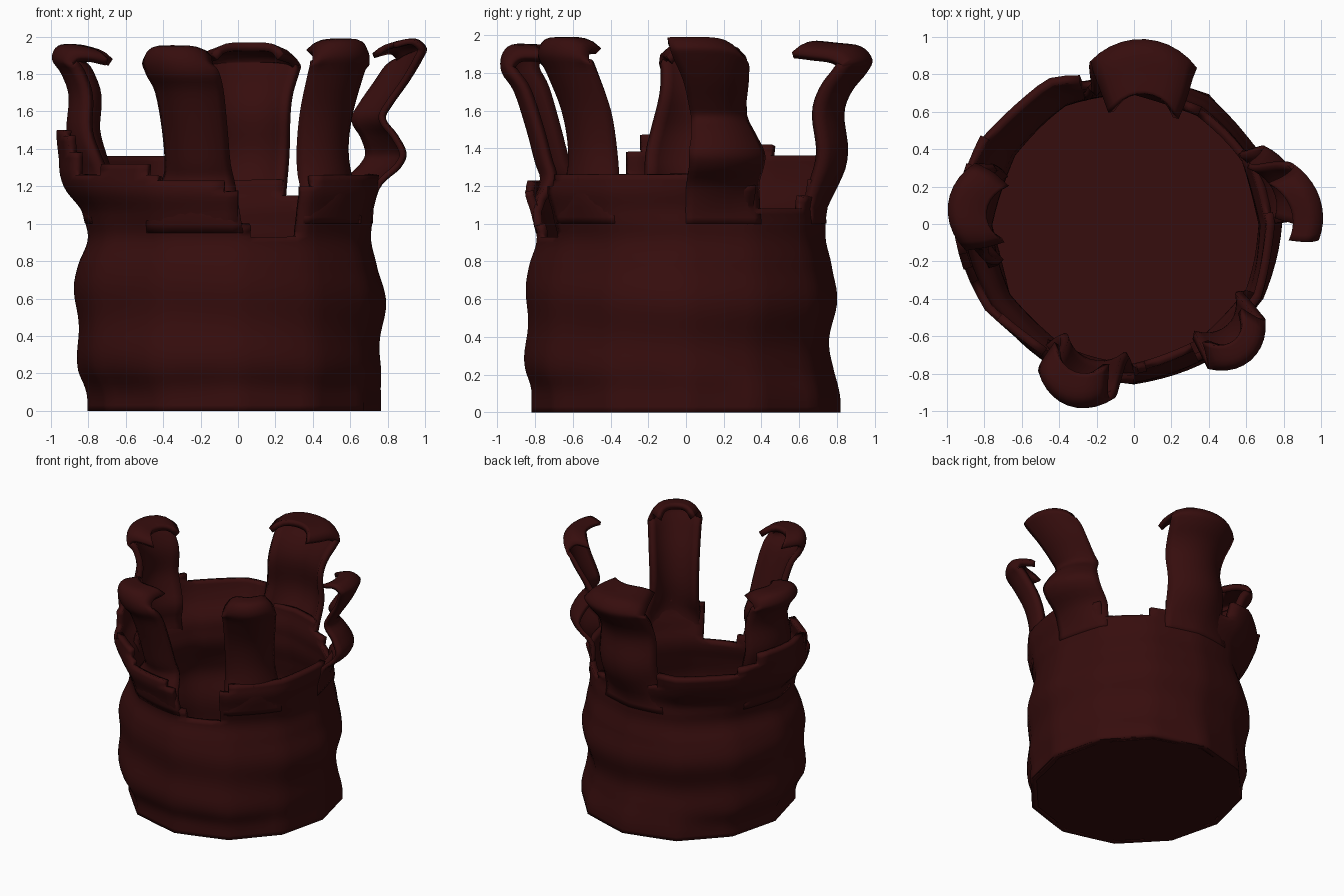
import bpy, bmesh, math

if "Cube" in bpy.data.objects:
    bpy.data.objects.remove(bpy.data.objects["Cube"])

bark = bpy.data.materials.new("dark red bark")
bark.diffuse_color = (0.037, 0.004, 0.004, 1)
bark.use_nodes = True
bark.node_tree.nodes["Principled BSDF"].inputs["Base Color"].default_value = bark.diffuse_color


def smooth(a, b, v):
    t = max(0.0, min(1.0, (v - a) / (b - a)))
    return t * t * (3 - 2 * t)


def wall_radius(deg, z):
    """Lumpy twelve-sided trunk radius at an angle and height."""
    a = math.radians(deg)
    env = smooth(0.05, 0.22, z)
    foot = 0.785 - 0.02 * math.cos(a) + 0.035 * math.sin(a) ** 2
    body = 0.81 - 0.05 * math.cos(a) - 0.028 * math.sin(a)
    r = foot + (body - foot) * env
    r += env * 0.014 * math.sin(2 * math.pi * z / 0.42 - 1.6 + 0.9 * math.sin(a + 0.8))
    r += env * 0.014 * math.sin(2 * math.pi * z / 0.8 - 2.6 - 1.2 * math.sin(a))
    r += 0.007 * env * math.sin(5 * a + 4 * z)
    r -= 0.04 * smooth(0.78, 0.96, z) * (1 - smooth(1.05, 1.2, z))
    # upper rim flares outward on the back left
    side = smooth(95, 125, deg % 360) * (1 - smooth(190, 240, deg % 360))
    r += 0.09 * side * smooth(1.05, 1.3, z)
    facet = math.cos(math.radians(15)) / math.cos(math.radians(deg % 30 - 15))
    k = 1 - 0.5 * smooth(0.05, 0.3, z)
    return r * (1 + (facet - 1) * k)


def polar(deg, r, z):
    a = math.radians(deg)
    return (r * math.cos(a), r * math.sin(a), z)


def finish(name, bm, thickness):
    me = bpy.data.meshes.new(name)
    bm.to_mesh(me)
    bm.free()
    ob = bpy.data.objects.new(name, me)
    bpy.context.collection.objects.link(ob)
    me.materials.append(bark)
    if not thickness:
        return
    mod = ob.modifiers.new("thickness", 'SOLIDIFY')
    mod.thickness = thickness
    mod.offset = -1
    bpy.ops.object.select_all(action='DESELECT')
    ob.select_set(True)
    bpy.context.view_layer.objects.active = ob
    bpy.ops.object.shade_smooth_by_angle(angle=math.radians(35))


# Trunk wall with a stepped, broken rim: (end angle, rim height)
RIM = [(5, 1.26), (30, 1.2), (60, 1.08), (70, 1.14), (110, 1.23), (150, 1.35),
       (160, 1.41), (190, 1.5), (195, 1.47), (200, 1.38), (215, 1.26), (235, 1.32),
       (240, 1.26), (265, 1.23), (270, 1.17), (275, 0.99), (295, 0.93),
       (300, 1.2), (330, 1.26), (360, 1.26)]
bm = bmesh.new()
N, DZ, ROWS = 72, 0.03, 50
grid = [[bm.verts.new(polar(i * 5, wall_radius(i * 5, j * DZ), j * DZ))
         for i in range(N)] for j in range(ROWS + 1)]
for i in range(N):
    top = next(h for end, h in RIM if i * 5 < end)
    for j in range(ROWS):
        if (j + 1) * DZ <= top + 0.001:
            k = (i + 1) % N
            bm.faces.new((grid[j][i], grid[j][k], grid[j + 1][k], grid[j + 1][i]))
bmesh.ops.delete(bm, geom=[v for v in bm.verts if not v.link_faces], context='VERTS')
finish("trunk_wall", bm, 0.045)

# Flat floor closing the bottom
bm = bmesh.new()
ring = [bm.verts.new(polar(i * 30, wall_radius(i * 30, 0), 0.0)) for i in range(12)]
bm.faces.new(ring[::-1])
finish("trunk_floor", bm, 0)


def catmull(p, q, r, s, t):
    return [0.5 * (2 * b + (c - a) * t + (2 * a - 5 * b + 4 * c - d) * t * t
                   + (3 * b - a - 3 * c + d) * t ** 3) for a, b, c, d in zip(p, q, r, s)]


def prong(name, path, thickness=0.045, bow=0.09, peak=0.5, cols=10, sub=4):
    """Cupped bark strip; path points are (radius, height, start angle, end angle)."""
    pts = []
    for i in range(len(path) - 1):
        p, s = path[max(i - 1, 0)], path[min(i + 2, len(path) - 1)]
        pts += [catmull(p, path[i], path[i + 1], s, t / sub) for t in range(sub)]
    pts.append(path[-1])
    bm = bmesh.new()
    rows = []
    for r, z, a0, a1 in pts:
        row = []
        for c in range(cols + 1):
            u = c / cols
            deg = a0 + (a1 - a0) * u
            side = (u - peak) / max(peak, 1 - peak)
            k = smooth(1.0, 1.3, z)
            base = wall_radius(deg, z) + 0.004
            rad = base + (r - bow * side * side - base) * k
            droop = 0.06 * side ** 4 * smooth(1.8, 1.95, z)
            row.append(bm.verts.new(polar(deg, rad, z - droop)))
        rows.append(row)
    for lo, hi in zip(rows, rows[1:]):
        for c in range(cols):
            bm.faces.new((lo[c], lo[c + 1], hi[c + 1], hi[c]))
    finish(name, bm, thickness)


# Five upright prongs with tips curling inward
prong("left_prong", [(.8, 1.0, 158, 196), (.82, 1.2, 158, 197), (.88, 1.35, 157, 196),
                     (.92, 1.5, 157, 193), (.91, 1.68, 157, 190), (.95, 1.8, 158, 189),
                     (1.0, 1.88, 159, 189), (.97, 1.95, 159, 189), (.88, 1.96, 160, 189),
                     (.79, 1.94, 163, 188)])
prong("front_prong", [(.8, .95, 232, 272), (.79, 1.2, 235, 269), (.83, 1.32, 238, 267),
                      (.88, 1.5, 239, 266), (.95, 1.7, 239, 265), (1.02, 1.8, 238, 264),
                      (1.03, 1.89, 237, 262), (.98, 1.95, 236, 261), (.85, 1.95, 236, 260)])
prong("front_right_prong", [(.78, 1.0, 297, 330), (.79, 1.2, 297, 330), (.78, 1.4, 297, 328),
                            (.82, 1.6, 297, 327), (.91, 1.8, 297, 325), (.96, 1.9, 297, 324),
                            (.93, 1.98, 298, 323), (.82, 1.99, 300, 322)])
prong("back_prong", [(.76, 1.0, 69, 112), (.82, 1.2, 69, 111), (.86, 1.38, 69, 109),
                     (.84, 1.58, 68, 108), (.88, 1.7, 68, 107), (.96, 1.8, 68, 106),
                     (.99, 1.87, 68, 105), (.93, 1.94, 68, 105), (.8, 1.96, 67, 104),
                     (.7, 1.97, 67, 103)])
prong("right_prong", [(.75, 1.0, 0, 34), (.77, 1.18, 0, 34), (.88, 1.3, 1, 32),
                      (.91, 1.38, 1, 31), (.86, 1.48, 2, 29), (.80, 1.56, 2, 28),
                      (.83, 1.63, 1, 26), (.92, 1.76, -1, 24), (.99, 1.88, -4, 22),
                      (1.01, 1.94, -5, 20), (.95, 1.99, -6, 18), (.85, 1.97, -6, 17)],
      thickness=0.03, bow=0.1, peak=0.3)
